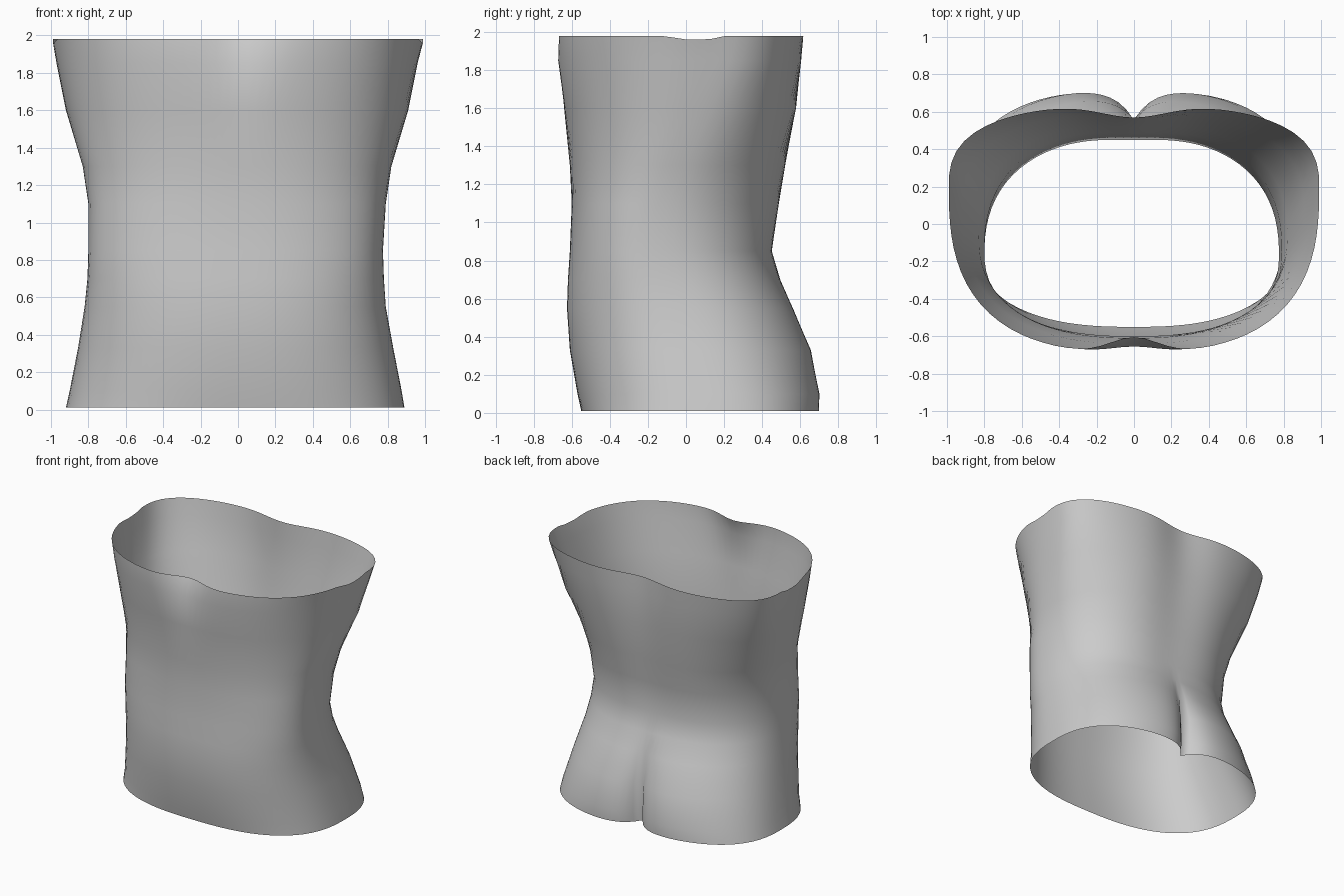
import bpy
import bmesh
import math

SEGMENTS = 96

# Each level: height, right reach, left reach, front, back, depth of widest point,
# roundness power, cleft depth, spine hollow, chest hollow
LEVELS = [
    (.01, .92, .89, -.55, .72, .1, 2.6, .17, 0, 0),
    (.1, .90, .875, -.57, .725, .08, 2.5, .17, 0, 0),
    (.33, .855, .83, -.61, .68, 0, 2.4, .12, 0, 0),
    (.55, .82, .79, -.625, .575, -.08, 2.4, .04, 0, 0),
    (.7, .805, .78, -.62, .505, -.14, 2.4, 0, .01, 0),
    (.85, .80, .775, -.61, .465, -.17, 2.4, 0, .015, 0),
    (1.1, .80, .79, -.60, .51, -.15, 2.4, 0, .025, 0),
    (1.3, .83, .82, -.61, .545, -.06, 2.4, 0, .03, 0),
    (1.6, .92, .91, -.64, .60, .08, 2.5, 0, .04, 0),
    (1.85, .97, .96, -.685, .625, .17, 2.6, 0, .055, .03),
    (1.98, .99, .99, -.685, .635, .2, 2.7, 0, .065, .08),
]


def section_point(level, angle):
    """Point on a rounded oval whose four reaches differ, with hollows pressed in."""
    z, right, left, front, back, mid, power, cleft, spine, chest = level
    c, s = math.cos(angle), math.sin(angle)
    width = left if c > 0 else right
    depth = back - mid if s > 0 else mid - front
    radius = (abs(c / width) ** power + abs(s / depth) ** power) ** (-1 / power)
    x, y = radius * c, mid + radius * s
    if s > 0:
        y -= cleft * math.exp(-abs(x) / .1) + spine * math.exp(-(x / .25) ** 2)
    else:
        y += chest * math.exp(-(x / .18) ** 2)
    # The upper rim dips slightly at both sides
    if level is LEVELS[-1]:
        z -= .02 * math.exp(-((y - .05) / .12) ** 4)
    return x, y, z


def make_material(name, colour):
    material = bpy.data.materials.new(name)
    material.use_nodes = True
    material.diffuse_color = colour
    material.node_tree.nodes["Principled BSDF"].inputs["Base Color"].default_value = colour
    return material


def build_torso():
    """Loft the open body shell through all levels."""
    bm = bmesh.new()
    rings = []
    for level in LEVELS:
        angles = [math.tau * i / SEGMENTS for i in range(SEGMENTS)]
        rings.append([bm.verts.new(section_point(level, a)) for a in angles])
    for lower, upper in zip(rings, rings[1:]):
        for i in range(SEGMENTS):
            j = (i + 1) % SEGMENTS
            face = bm.faces.new((lower[i], lower[j], upper[j], upper[i]))
            face.smooth = True
    mesh = bpy.data.meshes.new("torso_shell")
    bm.to_mesh(mesh)
    bm.free()
    torso = bpy.data.objects.new("torso_shell", mesh)
    bpy.context.collection.objects.link(torso)
    return torso


default_cube = bpy.data.objects.get("Cube")
if default_cube:
    bpy.data.objects.remove(default_cube, do_unlink=True)

torso = build_torso()
torso.data.materials.append(make_material("light_grey", (.6, .6, .6, 1)))
